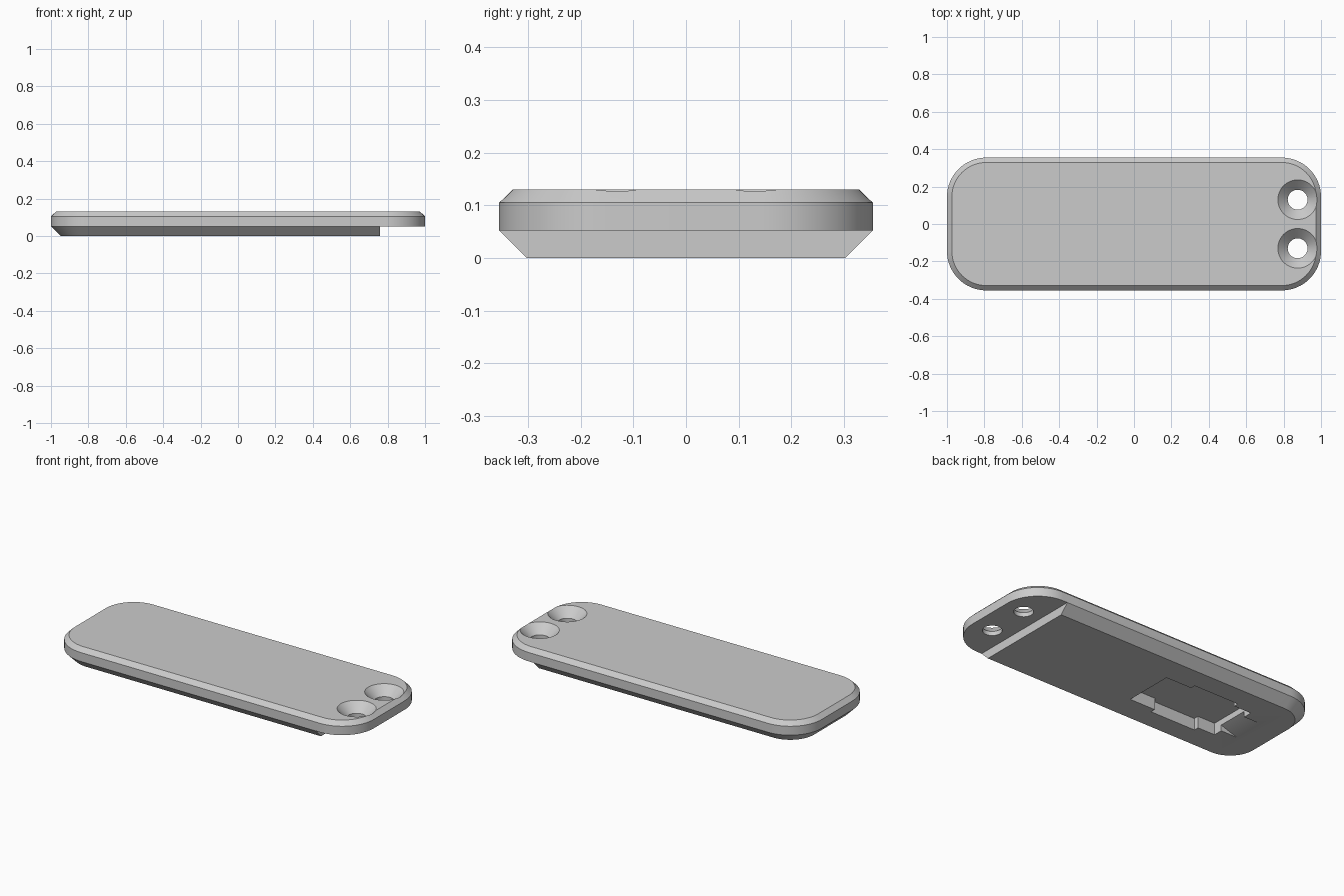
import bpy, bmesh, math

cube = bpy.data.objects.get("Cube")
if cube:
    bpy.data.objects.remove(cube, do_unlink=True)

grey = bpy.data.materials.new("light grey")
grey.use_nodes = True
grey.diffuse_color = (0.6, 0.6, 0.6, 1)
grey.node_tree.nodes["Principled BSDF"].inputs["Base Color"].default_value = grey.diffuse_color


def loft(name, rings):
    """Closed solid through rings with equal point counts."""
    bm = bmesh.new()
    loops = [[bm.verts.new(p) for p in ring] for ring in rings]
    n = len(loops[0])
    for a, b in zip(loops, loops[1:]):
        for i in range(n):
            j = (i + 1) % n
            bm.faces.new((a[i], a[j], b[j], b[i]))
    bm.faces.new(loops[0])
    bm.faces.new(loops[-1])
    bmesh.ops.recalc_face_normals(bm, faces=bm.faces)
    mesh = bpy.data.meshes.new(name)
    bm.to_mesh(mesh)
    bm.free()
    mesh.materials.append(grey)
    obj = bpy.data.objects.new(name, mesh)
    bpy.context.collection.objects.link(obj)
    return obj


def rounded_ring(inset, z, radius=0.21, steps=16):
    cx, cy = 1 - radius, 0.355 - radius
    ring = []
    for corner, (sx, sy) in enumerate([(1, 1), (-1, 1), (-1, -1), (1, -1)]):
        for k in range(steps + 1):
            a = math.pi / 2 * (corner + k / steps)
            ring.append((sx * cx + (radius - inset) * math.cos(a),
                         sy * cy + (radius - inset) * math.sin(a), z))
    return ring


def circle_ring(x, y, z, r, n=48):
    return [(x + r * math.cos(math.tau * i / n), y + r * math.sin(math.tau * i / n), z)
            for i in range(n)]


def cut(target, cutter):
    cutter.hide_render = True
    mod = target.modifiers.new("cut", 'BOOLEAN')
    mod.operation = 'DIFFERENCE'
    mod.solver = 'EXACT'
    mod.object = cutter
    bpy.context.view_layer.objects.active = target
    bpy.ops.object.modifier_apply(modifier=mod.name)
    bpy.data.objects.remove(cutter, do_unlink=True)


# Rounded plate with chamfered top and bottom
body = loft("mounting_plate", [rounded_ring(0.052, 0), rounded_ring(0, 0.052),
                               rounded_ring(0, 0.105), rounded_ring(0.026, 0.13)])

# Step under the screw end
cut(body, loft("step_cutter", [[(0.76, -1, z), (1.5, -1, z), (1.5, 1, z), (0.76, 1, z)]
                               for z in (-0.1, 0.052)]))

# Countersunk screw holes
for y in (-0.13, 0.13):
    cut(body, loft("screw_hole_cutter", [circle_ring(0.875, y, z, r) for z, r in
                                         ((-0.1, 0.053), (0.077, 0.053), (0.15, 0.126))]))

# Stepped latch pocket in the underside
half = [(-0.10, 0.15), (-0.27, 0.15), (-0.27, 0.18),
        (-0.57, 0.18), (-0.57, 0.15), (-0.685, 0.15)]
outline = half + [(x, -y) for x, y in reversed(half)]
cut(body, loft("pocket_cutter", [[(x, y, z) for x, y in outline] for z in (-0.1, 0.07)]))

# Sloped finger notch at the pocket's end
wedge = [(-0.82, -0.01), (-0.67, 0.04), (-0.67, -0.01)]
cut(body, loft("notch_cutter", [[(x, y, z) for x, z in wedge] for y in (-0.095, 0.095)]))

bpy.ops.object.select_all(action='DESELECT')
body.select_set(True)
bpy.context.view_layer.objects.active = body
bpy.ops.object.shade_smooth_by_angle(angle=math.radians(25))
